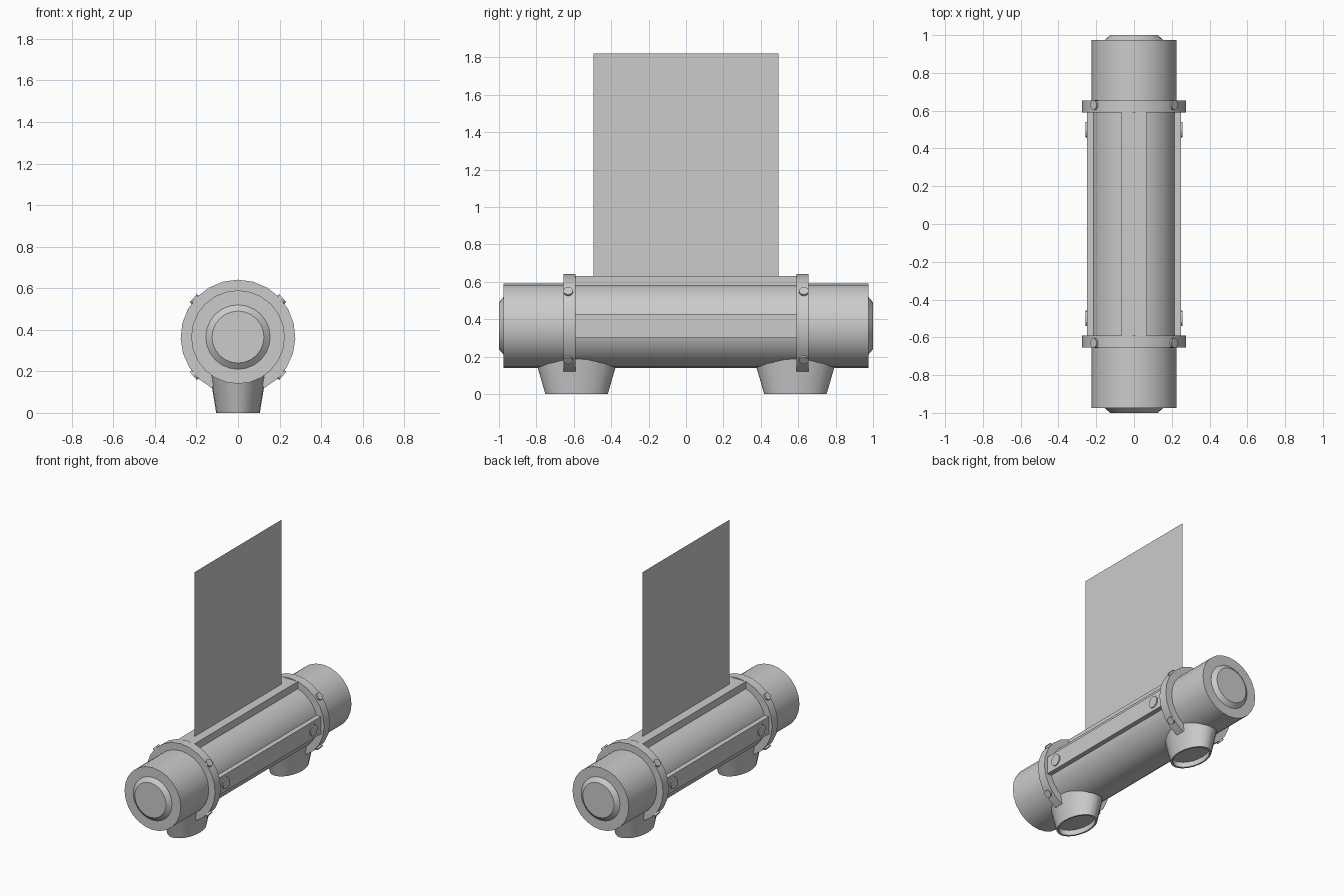
import bpy, bmesh
from math import sin, cos, pi, radians

if "Cube" in bpy.data.objects:
    bpy.data.objects.remove(bpy.data.objects["Cube"])

CZ = 0.365  # height of the barrel axis


def make(name, verts, faces, smooth=True):
    me = bpy.data.meshes.new(name)
    me.from_pydata(verts, [], faces)
    bm = bmesh.new()
    bm.from_mesh(me)
    bmesh.ops.recalc_face_normals(bm, faces=bm.faces)
    bm.to_mesh(me)
    bm.free()
    ob = bpy.data.objects.new(name, me)
    bpy.context.collection.objects.link(ob)
    if smooth:
        bpy.ops.object.select_all(action='DESELECT')
        ob.select_set(True)
        bpy.context.view_layer.objects.active = ob
        bpy.ops.object.shade_smooth_by_angle(angle=radians(30))
    return ob


def stack(name, loops):
    """Skin a list of equal-length loops and cap both ends."""
    n = len(loops[0])
    verts = [p for loop in loops for p in loop]
    faces = [(k*n + i, k*n + (i+1) % n, (k+1)*n + (i+1) % n, (k+1)*n + i)
             for k in range(len(loops) - 1) for i in range(n)]
    faces += [tuple(range(n)), tuple(range(len(verts) - n, len(verts)))]
    return make(name, verts, faces)


def y_circle(r, y, n=24):
    return [(r*cos(2*pi*i/n), y, CZ + r*sin(2*pi*i/n)) for i in range(n)]


def oval(rx, ry, cy, z, n=24):
    return [(rx*cos(2*pi*i/n), cy + ry*sin(2*pi*i/n), z) for i in range(n)]


def box(name, x0, x1, y0, y1, z0, z1):
    v = [(x, y, z) for x in (x0, x1) for y in (y0, y1) for z in (z0, z1)]
    f = [(0, 1, 3, 2), (4, 6, 7, 5), (0, 4, 5, 1), (2, 3, 7, 6), (0, 2, 6, 4), (1, 5, 7, 3)]
    return make(name, v, f, False)


def bolt(name, angle, y, r, d0, d1, n=12):
    """Short round stud pointing radially out of the barrel."""
    c, s = cos(angle), sin(angle)
    loops = []
    for d in (d0, d1):
        loops.append([(d*c - r*sin(2*pi*i/n)*s, y + r*cos(2*pi*i/n),
                       CZ + d*s + r*sin(2*pi*i/n)*c) for i in range(n)])
    return stack(name, loops)


# Barrel with tapered end bosses
stack("barrel", [y_circle(0.125, -1.0), y_circle(0.155, -0.975), y_circle(0.225, -0.975),
                 y_circle(0.225, 0.975), y_circle(0.155, 0.975), y_circle(0.125, 1.0)])

# Upright panel and the rail that holds it
make("panel", [(0, -0.495, 0.6), (0, 0.495, 0.6), (0, 0.495, 1.82), (0, -0.495, 1.82)],
     [(0, 1, 2, 3)], False)
box("top_rail", -0.065, 0.065, -0.6, 0.6, 0.55, 0.632)

for sx, side in ((1, "right"), (-1, "left")):
    # Side strips between the clamps, each with two studs
    box("side_strip_" + side, sx*0.2, sx*0.25, -0.6, 0.6, 0.303, 0.428)
    for y in (-0.5, 0.5):
        bolt("strip_stud_" + side, 0 if sx > 0 else pi, y, 0.041, 0.24, 0.258)

for sy, end in ((1, "back"), (-1, "front")):
    # Open clamp collar: an arc of rectangular section
    arc = [radians(-63 + 306*i/20) for i in range(21)]
    stack("clamp_" + end, [[(r*cos(a), sy*y, CZ + r*sin(a)) for r, y in
                            ((0.215, 0.59), (0.276, 0.59), (0.276, 0.655), (0.215, 0.655))]
                           for a in arc])
    for deg in (41, 139, 221, 319):
        bolt("clamp_stud_" + end, radians(deg), sy*0.63, 0.026, 0.25, 0.285)
    # Flared oval foot with a shallow recess underneath
    cy = sy*0.585
    stack("foot_" + end, [oval(0.138, 0.225, cy, 0.2), oval(0.105, 0.167, cy, 0),
                          oval(0.094, 0.151, cy, 0), oval(0.097, 0.155, cy, 0.04)])
